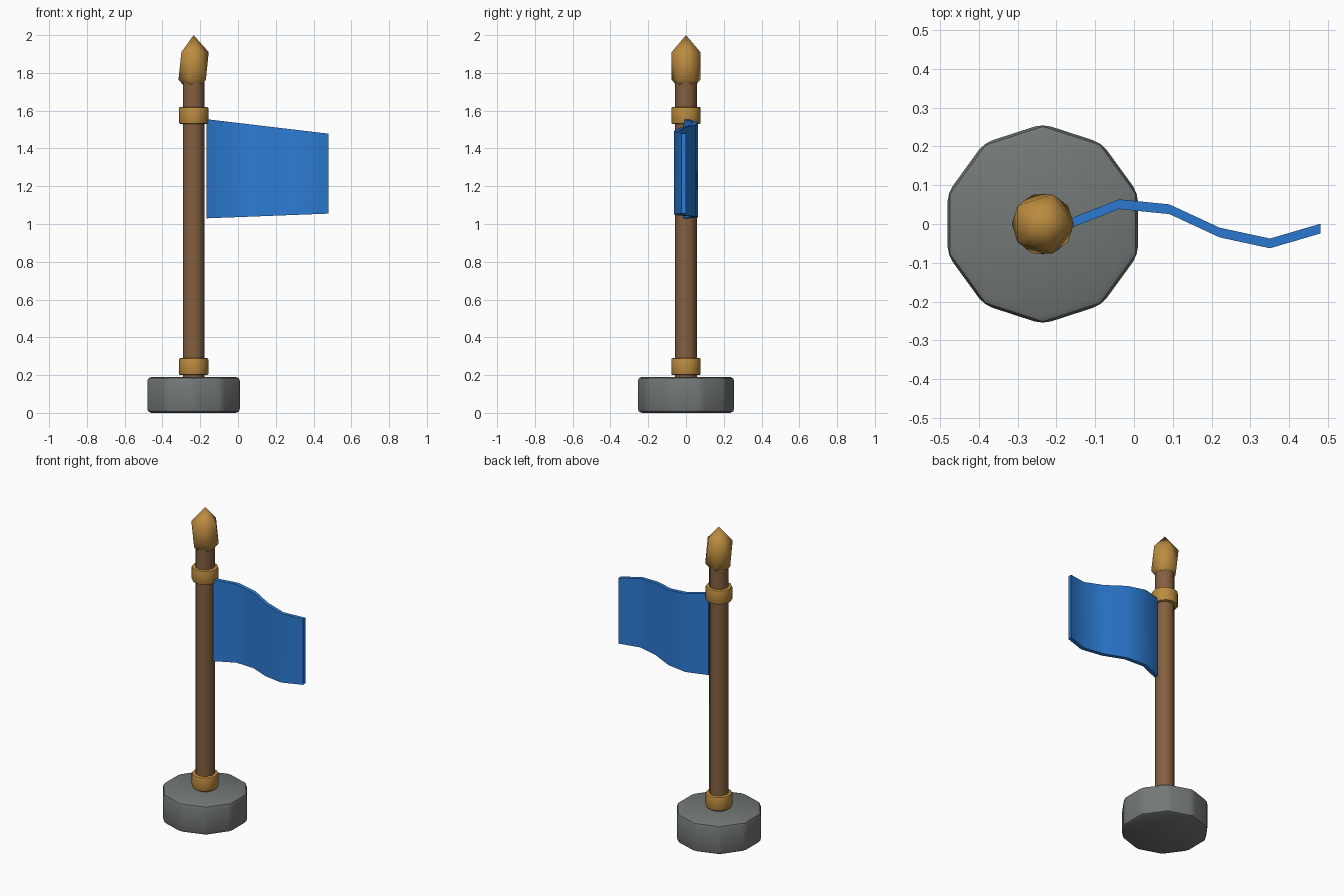
import bpy, bmesh

if "Cube" in bpy.data.objects:
    bpy.data.objects.remove(bpy.data.objects["Cube"])

PX = -0.235  # x of the pole axis


def material(name, rgb):
    m = bpy.data.materials.new(name)
    m.diffuse_color = (*rgb, 1)
    m.use_nodes = True
    m.node_tree.nodes["Principled BSDF"].inputs["Base Color"].default_value = m.diffuse_color
    return m


STONE = material("stone", (0.17, 0.19, 0.185))
WOOD = material("wood", (0.23, 0.115, 0.05))
BRASS = material("brass", (0.50, 0.26, 0.05))
CLOTH = material("blue_cloth", (0.025, 0.20, 0.66))


def finish(ob, name, mat, angle):
    ob.name = name
    ob.data.materials.append(mat)
    bpy.ops.object.select_all(action='DESELECT')
    ob.select_set(True)
    bpy.context.view_layer.objects.active = ob
    bpy.ops.object.shade_smooth_by_angle(angle=angle)
    return ob


def cylinder(name, sides, r, z0, z1, mat, bevel=0.0, angle=0.6):
    bpy.ops.mesh.primitive_cylinder_add(vertices=sides, radius=r, depth=z1 - z0,
                                        location=(PX, 0, (z0 + z1) / 2))
    ob = bpy.context.object
    if bevel:
        b = ob.modifiers.new("bevel", 'BEVEL')
        b.width = bevel
        b.segments = 2
        b.limit_method = 'ANGLE'
        b.angle_limit = 0.55
        bpy.ops.object.modifier_apply(modifier="bevel")
    return finish(ob, name, mat, angle)


# Stone foot, wooden pole and brass collars
cylinder("base", 10, 0.258, 0.0, 0.19, STONE, bevel=0.022)
cylinder("pole", 12, 0.057, 0.17, 1.80, WOOD)
for name, z in (("lower_collar", 0.20), ("upper_collar", 1.53)):
    cylinder(name, 12, 0.078, z, z + 0.09, BRASS, bevel=0.008)

# Finial: stretched icosahedron
bpy.ops.mesh.primitive_ico_sphere_add(subdivisions=1, radius=1, location=(PX, 0, 1.837))
finial = bpy.context.object
finial.scale = (0.0895, 0.0895, 0.163)
bpy.ops.object.transform_apply(location=False, rotation=False, scale=True)
finish(finial, "finial", BRASS, 1.0)

# Flag: tapering waved cloth built from cross-sections along x
wave = (0.0, 0.051, 0.038, -0.022, -0.05, -0.012)
bm = bmesh.new()
rings = []
for i, y in enumerate(wave):
    t = i / (len(wave) - 1)
    x = -0.168 + 0.648 * t
    top, bottom = 1.555 - 0.077 * t, 1.03 + 0.025 * t
    rings.append([bm.verts.new((x, y + dy, z)) for dy, z in
                  ((-0.0125, bottom), (0.0125, bottom), (0.0125, top), (-0.0125, top))])
for a, b in zip(rings, rings[1:]):
    for k in range(4):
        n = (k + 1) % 4
        bm.faces.new((a[k], a[n], b[n], b[k]))
bm.faces.new(rings[0])
bm.faces.new(rings[-1])
bmesh.ops.recalc_face_normals(bm, faces=bm.faces)
mesh = bpy.data.meshes.new("flag")
bm.to_mesh(mesh)
bm.free()
flag = bpy.data.objects.new("flag", mesh)
bpy.context.collection.objects.link(flag)
finish(flag, "flag", CLOTH, 0.9)
